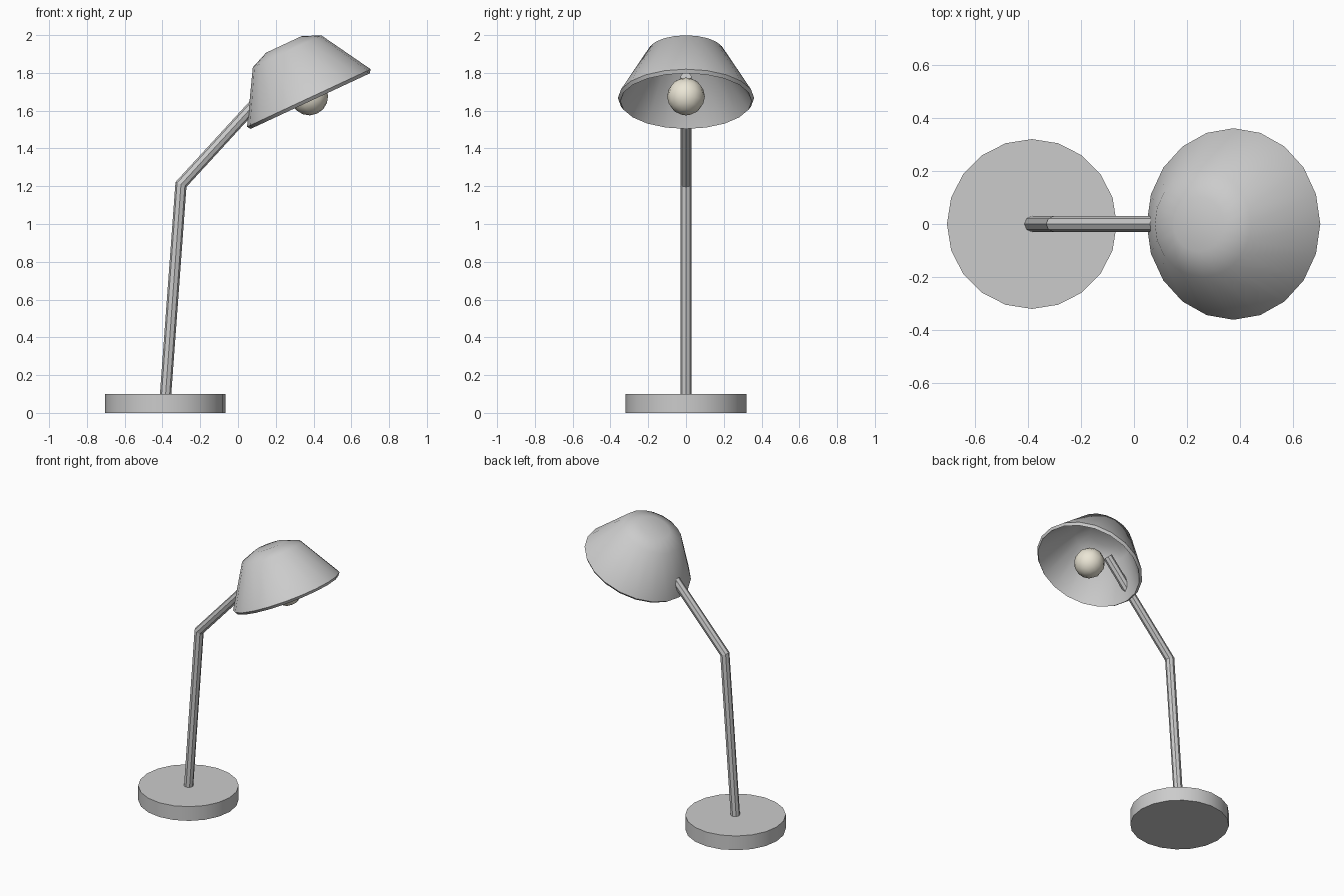
import bpy, bmesh
from math import radians, sin, cos, pi
from mathutils import Vector

if "Cube" in bpy.data.objects:
    bpy.data.objects.remove(bpy.data.objects["Cube"])

TILT = radians(-25)
HEAD = (0.375, 0, 1.667)


def finish(name, bm, smooth_angle=None):
    """Turn a bmesh into a named object, optionally smooth shaded."""
    bmesh.ops.recalc_face_normals(bm, faces=bm.faces)
    mesh = bpy.data.meshes.new(name)
    bm.to_mesh(mesh)
    bm.free()
    ob = bpy.data.objects.new(name, mesh)
    bpy.context.collection.objects.link(ob)
    if smooth_angle:
        bpy.ops.object.select_all(action='DESELECT')
        ob.select_set(True)
        bpy.context.view_layer.objects.active = ob
        bpy.ops.object.shade_smooth_by_angle(angle=radians(smooth_angle))
    return ob


def skin(bm, rings):
    """Bridge consecutive vertex rings and cap both ends."""
    loops = [[bm.verts.new(p) for p in ring] for ring in rings]
    for a, b in zip(loops, loops[1:]):
        n = len(a)
        for i in range(n):
            j = (i + 1) % n
            bm.faces.new((a[i], a[j], b[j], b[i]))
    bm.faces.new(loops[0])
    bm.faces.new(loops[-1])


def lathe(name, profile, sides, smooth_angle):
    """Revolve (radius, height) points about z."""
    bm = bmesh.new()
    skin(bm, [[(r * cos(2 * pi * i / sides), r * sin(2 * pi * i / sides), z)
               for i in range(sides)] for r, z in profile])
    return finish(name, bm, smooth_angle)


def tube(name, path, radius, sides):
    """Mitred tube along a path in the xz plane."""
    pts = [Vector(p) for p in path]
    dirs = [(b - a).normalized() for a, b in zip(pts, pts[1:])]
    side = Vector((0, 1, 0))
    rings = []
    for k, p in enumerate(pts):
        d0, d1 = dirs[max(k - 1, 0)], dirs[min(k, len(dirs) - 1)]
        tangent = (d0 + d1).normalized()
        across = side.cross(tangent) / tangent.dot(d1)
        rings.append([p + radius * (side * cos(2 * pi * i / sides)
                                    + across * sin(2 * pi * i / sides))
                      for i in range(sides)])
    bm = bmesh.new()
    skin(bm, rings)
    return finish(name, bm)


# round foot
base = lathe("base", [(0.32, 0), (0.32, 0.1)], 20, 30)
base.location.x = -0.385

# bent arm reaching into the shade
tube("arm", [(-0.384, 0, 0.09), (-0.302, 0, 1.209), (0.222, 0, 1.78)], 0.03, 8)

# hollow shade: outer top, outer rim, inner rim, inner top
shade = lathe("shade", [(0.103, 0.313), (0.2, 0.273), (0.361, 0),
                        (0.348, -0.018), (0.187, 0.253), (0.095, 0.293)], 20, 50)
shade.location = HEAD
shade.rotation_euler.y = TILT

# light bulb
bm = bmesh.new()
bmesh.ops.create_uvsphere(bm, u_segments=12, v_segments=8, radius=0.1)
bulb = finish("bulb", bm, 60)
bulb.location = (0.377, 0, 1.675)
bulb.rotation_euler.y = TILT
glow = bpy.data.materials.new("warm_white")
glow.diffuse_color = (0.83, 0.79, 0.67, 1)
glow.use_nodes = True
glow.node_tree.nodes["Principled BSDF"].inputs["Base Color"].default_value = glow.diffuse_color
bulb.data.materials.append(glow)
